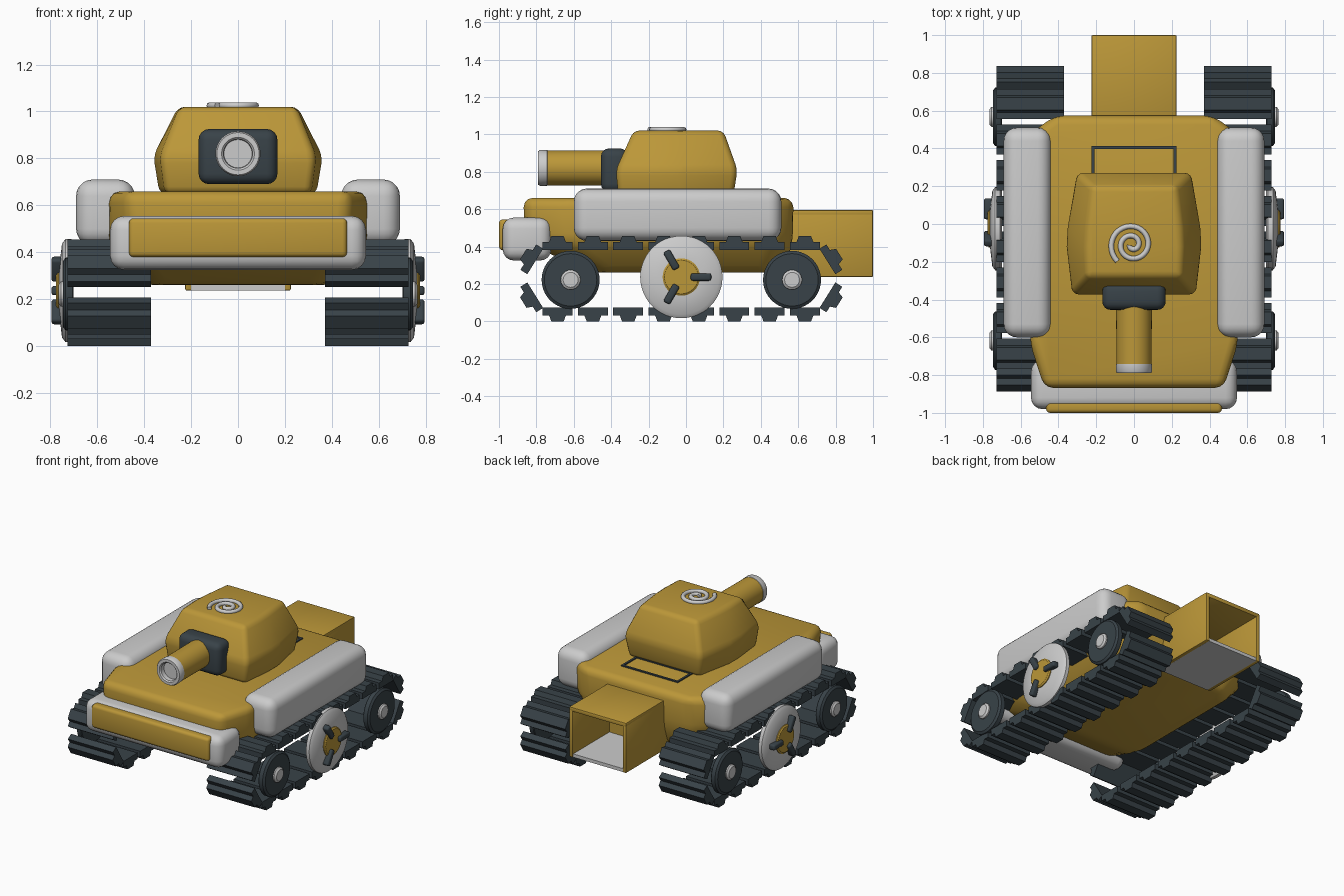
import bpy, bmesh
from math import sin, cos, pi, radians

if "Cube" in bpy.data.objects:
    bpy.data.objects.remove(bpy.data.objects["Cube"])

def mat(name, c):
    m = bpy.data.materials.new(name)
    m.diffuse_color = (*c, 1)
    m.use_nodes = True
    m.node_tree.nodes["Principled BSDF"].inputs["Base Color"].default_value = m.diffuse_color
    return m

GOLD = mat("gold_paint", (0.50, 0.31, 0.04))
DARK = mat("dark_rubber", (0.04, 0.055, 0.065))
GREY = None

def build(name, parts, material=GREY, bevel=0, seg=3, mirror=False, closed=False):
    """Each part is a list of equal-length rings, lofted and capped."""
    bm = bmesh.new()
    for rings in parts:
        vs = [[bm.verts.new(p) for p in r] for r in rings]
        n = len(vs[0])
        for a, b in zip(vs, vs[1:]):
            for i in range(n):
                j = (i + 1) % n
                bm.faces.new((a[i], a[j], b[j], b[i]))
        bm.faces.new(vs[0][::-1])
        bm.faces.new(vs[-1])
    bmesh.ops.recalc_face_normals(bm, faces=bm.faces)
    if bevel:
        edges = [e for e in bm.edges if e.calc_face_angle(0) > 0.15]
        bmesh.ops.bevel(bm, geom=edges, offset=bevel, segments=seg, profile=0.5,
                        affect='EDGES', clamp_overlap=True)
    me = bpy.data.meshes.new(name)
    bm.to_mesh(me)
    bm.free()
    ob = bpy.data.objects.new(name, me)
    bpy.context.collection.objects.link(ob)
    if material:
        me.materials.append(material)
    bpy.ops.object.select_all(action='DESELECT')
    ob.select_set(True)
    bpy.context.view_layer.objects.active = ob
    bpy.ops.object.shade_smooth_by_angle(angle=radians(35))
    if mirror:
        ob.modifiers.new("Mirror", 'MIRROR').use_axis[0] = True
    return ob

def block(x0, x1, y0, y1, z0, z1):
    return [[(x0, y0, z), (x1, y0, z), (x1, y1, z), (x0, y1, z)] for z in (z0, z1)]

def lathe_x(profile, y, z, n=40):
    return [[(x, y + r * cos(2 * pi * i / n), z + r * sin(2 * pi * i / n)) for i in range(n)]
            for r, x in profile]

def lathe_y(profile, x, z, n=40):
    return [[(x + r * cos(2 * pi * i / n), y, z + r * sin(2 * pi * i / n)) for i in range(n)]
            for r, y in profile]

def octagon(z, yf, wf, ya, wa, yb, wb, yr, wr):
    right = [(wf, yf), (wa, ya), (wb, yb), (wr, yr)]
    return [(x, y, z) for x, y in right] + [(-x, y, z) for x, y in right[::-1]]

# Hull
build("hull", [[
    octagon(0.26, -0.50, 0.34, -0.42, 0.41, 0.42, 0.41, 0.52, 0.33),
    octagon(0.42, -0.86, 0.46, -0.63, 0.55, 0.47, 0.55, 0.57, 0.41),
    octagon(0.66, -0.87, 0.48, -0.63, 0.55, 0.48, 0.55, 0.575, 0.42)]], GOLD, 0.05)

# Front bumper and its inset panel
build("bumper", [block(-0.545, 0.545, -0.98, -0.72, 0.325, 0.555)], GREY, 0.06, 4)
build("bumper_panel", [block(-0.465, 0.465, -1.0, -0.93, 0.38, 0.545)], GOLD, 0.02)

# Side fenders
build("fender", [block(0.44, 0.69, -0.60, 0.51, 0.43, 0.71)], GREY, 0.07, 5, mirror=True)

# Turret
build("turret", [[
    octagon(0.65, -0.36, 0.31, -0.12, 0.335, -0.02, 0.335, 0.25, 0.28),
    octagon(0.81, -0.375, 0.33, -0.12, 0.36, -0.02, 0.355, 0.275, 0.305),
    octagon(1.02, -0.28, 0.25, -0.12, 0.255, -0.02, 0.25, 0.20, 0.225)]], GOLD, 0.03)

# Gun: mantlet, barrel, hollow muzzle
build("mantlet", [block(-0.168, 0.168, -0.455, -0.31, 0.69, 0.925)], DARK, 0.045, 4)
build("barrel", [lathe_y([(0.095, -0.35), (0.093, -0.75)], 0, 0.82)], GOLD)
build("muzzle_ring", [lathe_y([(0.088, -0.735), (0.095, -0.742), (0.096, -0.78), (0.09, -0.79),
                               (0.07, -0.79), (0.062, -0.782), (0.06, -0.751)], 0, 0.82)])

# Spiral ornament on the turret roof
cu = bpy.data.curves.new("roof_spiral", 'CURVE')
cu.dimensions = '3D'
cu.bevel_depth = 0.014
cu.bevel_resolution = 3
cu.use_fill_caps = True
sp = cu.splines.new('POLY')
N = 64
sp.points.add(N - 1)
for i, p in enumerate(sp.points):
    t = i / (N - 1)
    a = radians(228) - t * 2 * pi * 2.1
    r = 0.105 * (1 - t) + 0.012
    p.co = (-0.01 + r * cos(a), -0.11 + r * sin(a), 1.025, 1)
bpy.context.collection.objects.link(bpy.data.objects.new("roof_spiral", cu))

# Hatch outline on the rear deck
build("deck_hatch_frame", [
    block(-0.225, 0.225, 0.398, 0.413, 0.65, 0.668), block(-0.225, 0.225, 0.24, 0.255, 0.65, 0.668),
    block(-0.225, -0.21, 0.255, 0.398, 0.65, 0.668), block(0.21, 0.225, 0.255, 0.398, 0.65, 0.668)], DARK)

# Open rear box with a grey floor
build("rear_box_walls", [
    block(-0.225, 0.225, 0.50, 1.0, 0.565, 0.595),
    block(-0.225, -0.197, 0.50, 1.0, 0.237, 0.58),
    block(0.197, 0.225, 0.50, 1.0, 0.237, 0.58)], GOLD, 0.006, 2)
build("rear_box_back_wall", [block(-0.2, 0.2, 0.55, 0.585, 0.25, 0.57)], GOLD)
build("rear_box_floor", [block(-0.2, 0.2, 0.50, 0.995, 0.238, 0.262)])

# Track links: straight runs plus tilted links at both ends
LINK = [(-0.08, -0.0375), (0.08, -0.0375), (0.08, 0.006), (0.045, 0.006),
        (0.033, 0.0375), (-0.033, 0.0375), (-0.045, 0.006), (-0.08, 0.006)]

def link(y, z, ny, nz):
    return [[(x, y + t * nz + n * ny, z - t * ny + n * nz) for t, n in LINK] for x in (0.37, 0.727)]

links = []
for i in range(8):
    y = -0.687 + 0.189 * i
    links += [link(y, 0.0375, 0, -1), link(y, 0.418, 0, 1)]
for y, s in ((-0.838, -1), (0.788, 1)):
    links += [link(y, 0.34, s * 0.85, 0.53), link(y, 0.12, s * 0.85, -0.53)]
build("track_links", links, DARK, mirror=True)

# Road wheels with hub caps
for label, y in (("front", -0.617), ("rear", 0.567)):
    build(label + "_wheel", [lathe_x([(0.15, 0.70), (0.155, 0.705), (0.155, 0.735), (0.14, 0.746)],
                                     y, 0.222)], DARK, mirror=True)
    build(label + "_hub_cap", [lathe_x([(0.053, 0.74), (0.053, 0.755), (0.04, 0.765)],
                                       y, 0.222, 24)], mirror=True)

# Large middle wheel: disc, hub and three spokes
WY, WZ = -0.025, 0.237
build("middle_wheel", [lathe_x([(0.205, 0.70), (0.22, 0.71), (0.22, 0.735), (0.20, 0.75), (0.10, 0.762)],
                               WY, WZ, 48)], mirror=True)
build("middle_hub", [lathe_x([(0.10, 0.75), (0.10, 0.768), (0.09, 0.775)], WY, WZ)], GOLD, mirror=True)
spokes = []
for k in range(3):
    c, s = cos(k * 2 * pi / 3), sin(k * 2 * pi / 3)
    spokes.append([[(x, WY + r * c - w * s, WZ + r * s + w * c)
                    for r, w in ((0.05, -0.02), (0.16, -0.02), (0.16, 0.02), (0.05, 0.02))]
                   for x in (0.745, 0.795)])
build("hub_spokes", spokes, DARK, 0.012, 3, mirror=True)
